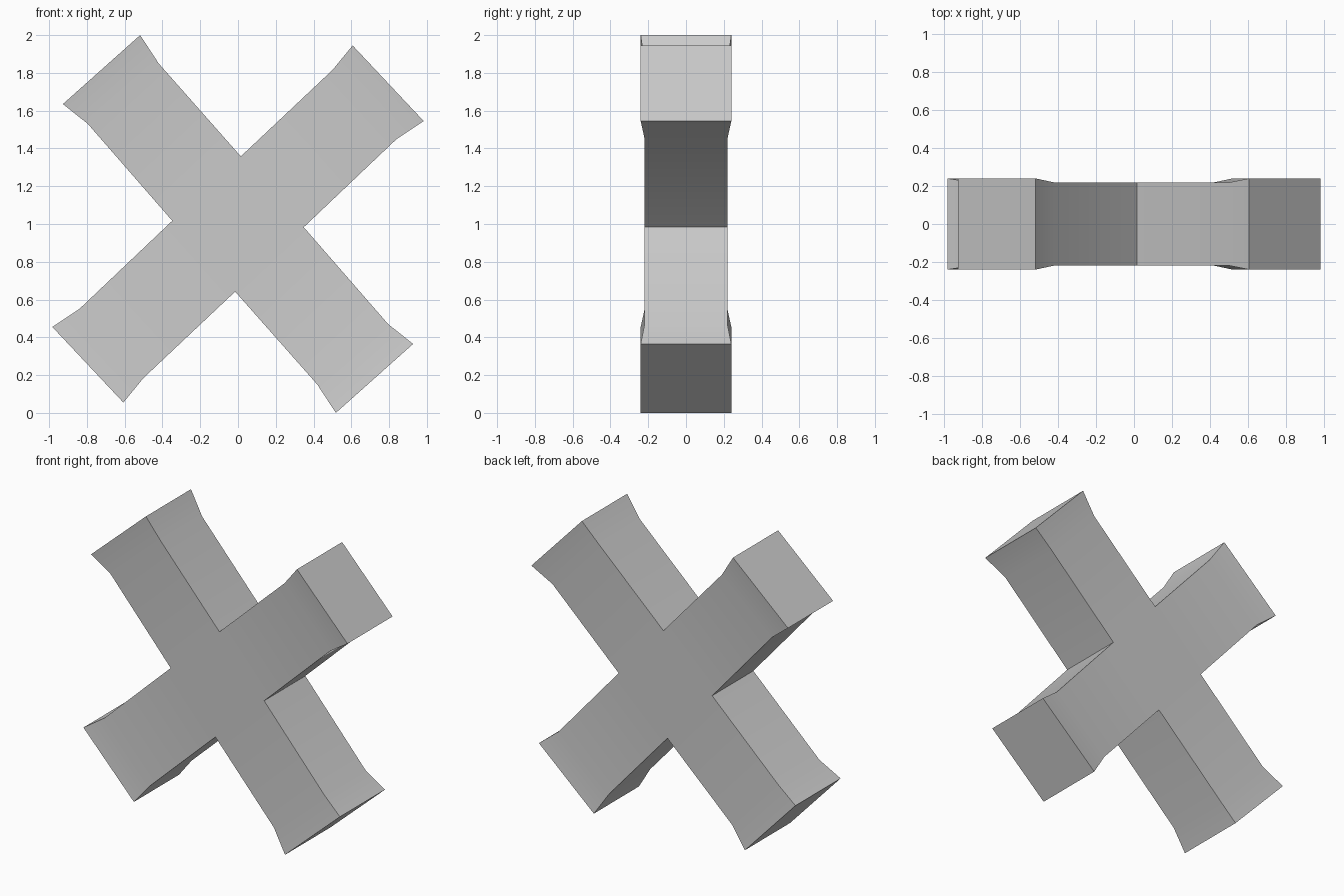
import bpy, bmesh

if "Cube" in bpy.data.objects:
    bpy.data.objects.remove(bpy.data.objects["Cube"])

# Profile stations in (x, z) relative to the hub centre at z = 1.
# Each arm: two root corners, two neck corners, two tip corners; opposite arms are 180 degree copies.
TOP, LEFT = (0.015, 0.358), (-0.348, 0.017)
RIGHT, BOTTOM = (0.348, -0.017), (-0.015, -0.358)
ARMS = [
    [(TOP, RIGHT), ((0.50, 0.815), (0.84, 0.45)), ((0.607, 0.945), (0.983, 0.545))],
    [(LEFT, TOP), ((-0.795, 0.53), (-0.42, 0.85)), ((-0.927, 0.635), (-0.518, 1.0))],
]
DEPTHS = (0.219, 0.219, 0.24)   # half thickness at root, neck and tip

bm = bmesh.new()


def ring(pair, d):
    (ax, az), (bx, bz) = pair
    return [bm.verts.new((x, y, z + 1)) for x, y, z in
            ((ax, -d, az), (bx, -d, bz), (bx, d, bz), (ax, d, az))]


def add_arm(stations, sign):
    rings = [ring([(sign * x, sign * z) for x, z in pair], d)
             for pair, d in zip(stations, DEPTHS)]
    for r0, r1 in zip(rings, rings[1:]):
        for i in range(4):
            j = (i + 1) % 4
            bm.faces.new((r0[i], r0[j], r1[j], r1[i]))
    bm.faces.new(rings[-1])


# Four flared arms
for arm in ARMS:
    for sign in (1, -1):
        add_arm(arm, sign)

# Hub front and back
for y in (-DEPTHS[0], DEPTHS[0]):
    bm.faces.new([bm.verts.new((x, y, z + 1)) for x, z in (TOP, RIGHT, BOTTOM, LEFT)])

bmesh.ops.remove_doubles(bm, verts=bm.verts[:], dist=0.0005)
bmesh.ops.recalc_face_normals(bm, faces=bm.faces[:])
mesh = bpy.data.meshes.new("flared_cross")
bm.to_mesh(mesh)
bm.free()
cross = bpy.data.objects.new("flared_cross", mesh)
bpy.context.collection.objects.link(cross)

# Soft blend into the flares, crisp outer edges
bpy.context.view_layer.objects.active = cross
cross.select_set(True)
bpy.ops.object.shade_smooth_by_angle(angle=0.5)
